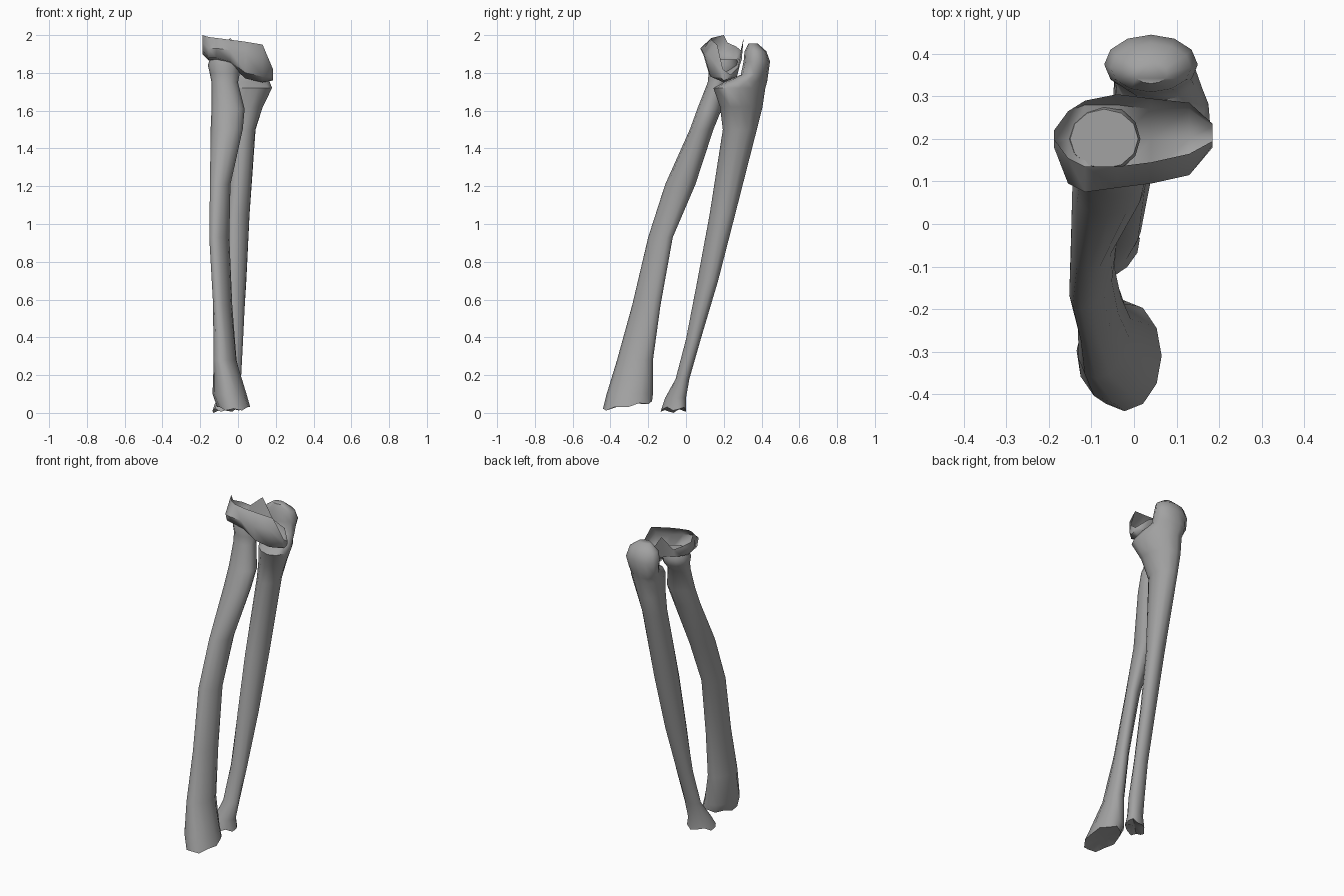
import bpy, math

N = 12  # sides of each bone
grey = bpy.data.materials.new("bone_grey")
grey.diffuse_color = (0.36, 0.36, 0.36, 1)


def make(name, verts, faces, angle):
    me = bpy.data.meshes.new(name)
    me.from_pydata(verts, [], faces)
    me.update()
    me.materials.append(grey)
    ob = bpy.data.objects.new(name, me)
    bpy.context.collection.objects.link(ob)
    bpy.ops.object.select_all(action='DESELECT')
    ob.select_set(True)
    bpy.context.view_layer.objects.active = ob
    bpy.ops.object.mode_set(mode='EDIT')
    bpy.ops.mesh.select_all(action='SELECT')
    bpy.ops.mesh.normals_make_consistent(inside=False)
    bpy.ops.object.mode_set(mode='OBJECT')
    bpy.ops.object.shade_smooth_by_angle(angle=math.radians(angle))
    return ob


def bone(name, rings, rim, dent):
    """Loft through rings (x0, x1, y0, y1, z, skew), top to bottom.
    rim(i, c, s) lifts the broken lower rim, dent is the depth of the hollow end."""
    verts, faces = [], []
    for k, (x0, x1, y0, y1, z, *skew) in enumerate(rings):
        for i in range(N):
            a = 2 * math.pi * i / N
            c, s = math.cos(a), math.sin(a)
            dz = rim(i, c, s) if k == len(rings) - 1 else 0
            verts.append(((x0 + x1) / 2 + c * (x1 - x0) / 2 + (skew[0] * s if skew else 0),
                          (y0 + y1) / 2 + s * (y1 - y0) / 2, z + dz))
    for k in range(len(rings) - 1):
        for i in range(N):
            j = (i + 1) % N
            faces.append((k*N + i, k*N + j, (k+1)*N + j, (k+1)*N + i))
    faces.append(tuple(range(N)))
    # hollow lower end
    x0, x1, y0, y1, z = rings[-1][:5]
    verts.append(((x0 + x1) / 2, (y0 + y1) / 2, z + dent))
    b, c = (len(rings) - 1) * N, len(verts) - 1
    faces += [(b + i, b + (i + 1) % N, c) for i in range(N)]
    return make(name, verts, faces, 50)


# rear forearm bone with elbow hook and front ledge
bone("ulna", [
    (0.00, 0.08, 0.33, 0.38, 1.955),
    (-0.055, 0.135, 0.31, 0.425, 1.915),
    (-0.07, 0.15, 0.305, 0.445, 1.86),
    (-0.06, 0.145, 0.29, 0.435, 1.79, -0.02),
    (-0.04, 0.16, 0.21, 0.43, 1.755, -0.04),
    (-0.04, 0.175, 0.145, 0.42, 1.72, -0.04),
    (-0.045, 0.13, 0.18, 0.405, 1.62, -0.025),
    (-0.05, 0.093, 0.195, 0.375, 1.50, -0.01),
    (-0.058, 0.06, 0.125, 0.26, 1.05, 0.018),
    (-0.06, 0.042, 0.06, 0.17, 0.70, 0.018),
    (-0.065, 0.027, 0.00, 0.078, 0.39, 0.008),
    (-0.085, 0.016, -0.055, 0.018, 0.18),
    (-0.108, 0.00, -0.11, 0.00, 0.08, 0.02),
    (-0.13, 0.008, -0.135, 0.00, 0.0, 0.03),
], lambda i, c, s: 0.01 * (i % 3) + 0.006 * (1 + c), 0.03)

# front forearm bone, bowed, with round head and flared wrist end
bone("radius", [
    (-0.15, 0.01, 0.13, 0.27, 1.87),
    (-0.16, 0.015, 0.12, 0.28, 1.84),
    (-0.15, 0.01, 0.12, 0.27, 1.80),
    (-0.14, 0.00, 0.115, 0.225, 1.75),
    (-0.14, 0.035, 0.06, 0.19, 1.61),
    (-0.145, 0.025, 0.02, 0.145, 1.50),
    (-0.148, -0.04, -0.11, 0.05, 1.21, 0.015),
    (-0.146, -0.052, -0.20, -0.07, 0.93, 0.025),
    (-0.125, -0.037, -0.285, -0.135, 0.57, 0.025),
    (-0.128, -0.01, -0.365, -0.175, 0.28, 0.02),
    (-0.135, 0.045, -0.42, -0.175, 0.10, 0.005),
    (-0.11, 0.065, -0.44, -0.18, 0.01),
], lambda i, c, s: 0.02 * (1 + s) + 0.012 * (i % 2), 0.04)

# open shell of the joint surface: (y, z) profiles at stations along x
stations = {
    -0.188: [(.20, 2.0), (.18, 1.96), (.18, 1.92), (.20, 1.90), (.22, 1.92), (.22, 1.96)],
    -0.155: [(.155, 1.99), (.095, 1.93), (.11, 1.88), (.20, 1.865), (.265, 1.88), (.265, 1.94)],
    -0.115: [(.135, 1.985), (.075, 1.93), (.10, 1.88), (.20, 1.86), (.28, 1.87), (.29, 1.92)],
    -0.04: [(.135, 1.975), (.085, 1.92), (.11, 1.86), (.20, 1.84), (.28, 1.85), (.305, 1.985)],
    0.04: [(.145, 1.965), (.095, 1.90), (.12, 1.80), (.20, 1.77), (.27, 1.80), (.295, 1.87)],
    0.13: [(.165, 1.95), (.115, 1.90), (.13, 1.78), (.20, 1.75), (.27, 1.78), (.285, 1.84)],
    0.185: [(.195, 1.82), (.185, 1.81), (.18, 1.78), (.20, 1.76), (.23, 1.77), (.235, 1.79)],
}
M = 6
sv = [(x, y, z) for x, prof in stations.items() for y, z in prof]
sf = [(k*M + i, k*M + i + 1, (k+1)*M + i + 1, (k+1)*M + i)
      for k in range(len(stations) - 1) for i in range(M - 1)]
# end walls
last = (len(stations) - 1) * M
sf += [tuple(range(M)), tuple(range(last, last + M))]
make("joint_shell", sv, sf, 60)
